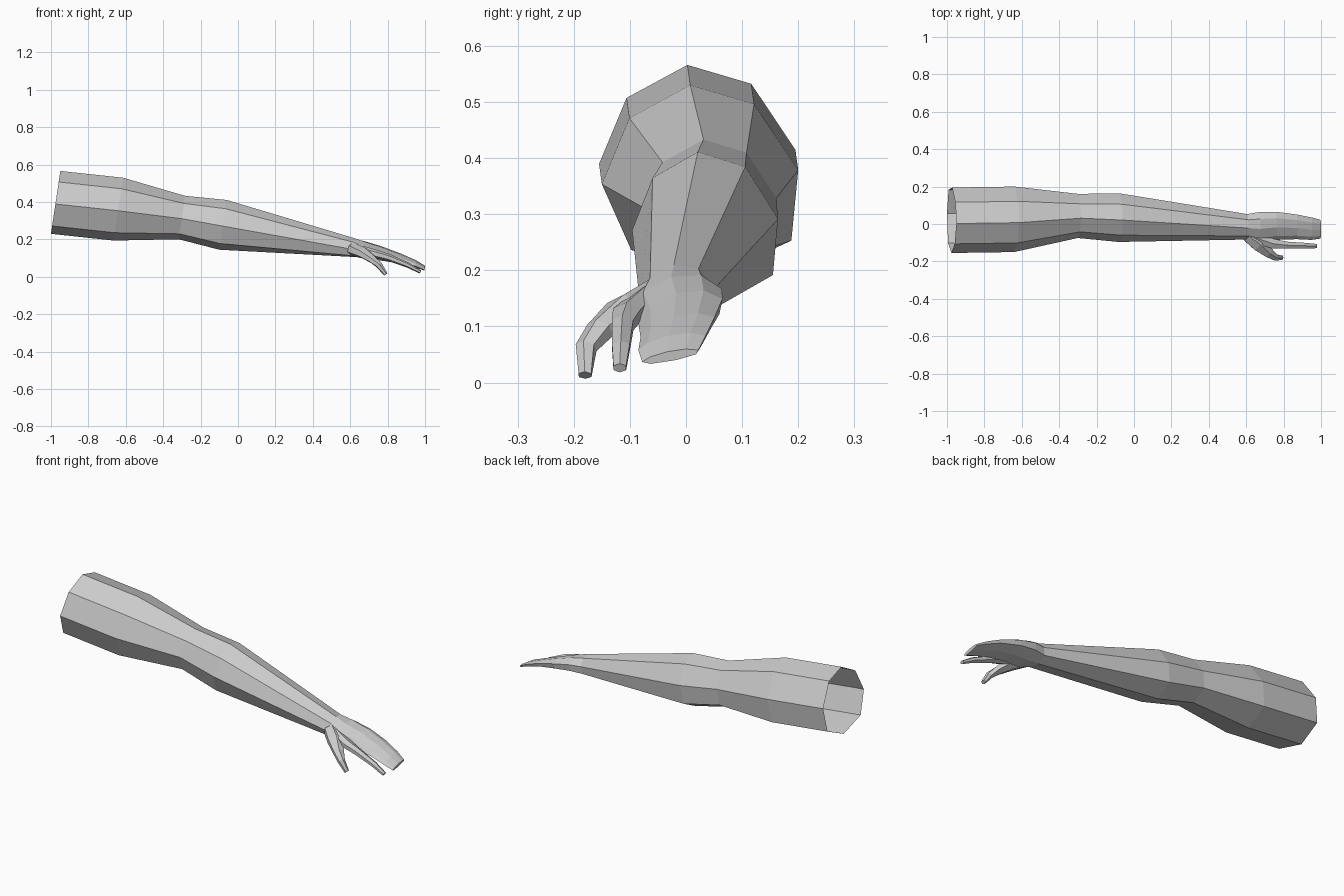
import bpy
import math
from mathutils import Vector

cube = bpy.data.objects.get("Cube")
if cube:
    bpy.data.objects.remove(cube)

skin = bpy.data.materials.new("plain_grey")
skin.use_nodes = True
GREY = (0.6, 0.6, 0.6, 1)
skin.diffuse_color = GREY
skin.node_tree.nodes["Principled BSDF"].inputs["Base Color"].default_value = GREY

# Slightly irregular octagon shared by every arm section, as (y, z)
LIMB = [(-0.1, 1), (-0.72, 0.65), (-1, -0.05), (-0.7, -0.75),
        (0.2, -1), (0.93, -0.65), (1, 0.1), (0.55, 0.8)]
FINGER = [(math.sin(math.tau * i / 6), math.cos(math.tau * i / 6)) for i in range(6)]


def loft(name, rings, cap_start, cap_end):
    """Skin a list of equal-sized point rings with quads."""
    n = len(rings[0])
    verts = [p for ring in rings for p in ring]
    faces = []
    for r in range(len(rings) - 1):
        for i in range(n):
            a, b = r * n + i, r * n + (i + 1) % n
            faces.append((a, a + n, b + n, b))
    if cap_start:
        faces.append(tuple(range(n)))
    if cap_end:
        faces.append(tuple(reversed(range(len(verts) - n, len(verts)))))
    mesh = bpy.data.meshes.new(name)
    mesh.from_pydata(verts, [], faces)
    mesh.materials.append(skin)
    obj = bpy.data.objects.new(name, mesh)
    bpy.context.collection.objects.link(obj)
    return obj


def limb_ring(x, y, z, half_w, half_h, tilt):
    """Section across the arm, leaning with height and tilted sideways."""
    return [Vector((x + 0.15 * v * half_h, y + u * half_w,
                    z + v * half_h + tilt * u * half_w)) for u, v in LIMB]


def finger(name, stations):
    """Six-sided tapering finger along (x, y, z, half width, half thickness)."""
    path = [Vector(s[:3]) for s in stations]
    rings = []
    for i, s in enumerate(stations):
        ahead = path[min(i + 1, len(path) - 1)] - path[max(i - 1, 0)]
        side = ahead.cross(Vector((0, 0, 1))).normalized()
        up = side.cross(ahead).normalized()
        rings.append([path[i] - side * u * s[3] + up * v * s[4] for u, v in FINGER])
    return loft(name, rings, True, True)


# Arm from the open shoulder through elbow and wrist into the joined fingers
arm = [
    (-0.975, 0.02, 0.398, 0.175, 0.168, 0),
    (-0.64, 0.025, 0.362, 0.175, 0.168, 0),
    (-0.30, 0.043, 0.317, 0.118, 0.116, 0),
    (-0.08, 0.034, 0.278, 0.13, 0.133, 0),
    (0.605, -0.015, 0.158, 0.068, 0.052, 0.1),
    (0.67, -0.018, 0.145, 0.082, 0.045, 0.22),
    (0.76, -0.01, 0.127, 0.075, 0.034, 0.25),
    (0.87, -0.015, 0.098, 0.066, 0.021, 0.25),
    (0.95, -0.025, 0.070, 0.06, 0.015, 0.2),
    (0.998, -0.028, 0.047, 0.05, 0.009, 0.2),
]
loft("arm_and_hand", [limb_ring(*s) for s in arm], False, True)

# Separate index finger
finger("index_finger", [
    (0.64, -0.07, 0.145, 0.03, 0.028),
    (0.74, -0.104, 0.122, 0.03, 0.022),
    (0.81, -0.113, 0.102, 0.022, 0.019),
    (0.91, -0.116, 0.062, 0.018, 0.014),
    (0.975, -0.118, 0.026, 0.013, 0.009),
])

# Thumb bending outward and down
finger("thumb", [
    (0.61, -0.06, 0.15, 0.04, 0.035),
    (0.67, -0.105, 0.128, 0.048, 0.03),
    (0.72, -0.153, 0.093, 0.03, 0.022),
    (0.755, -0.178, 0.062, 0.02, 0.018),
    (0.79, -0.18, 0.013, 0.013, 0.011),
])
